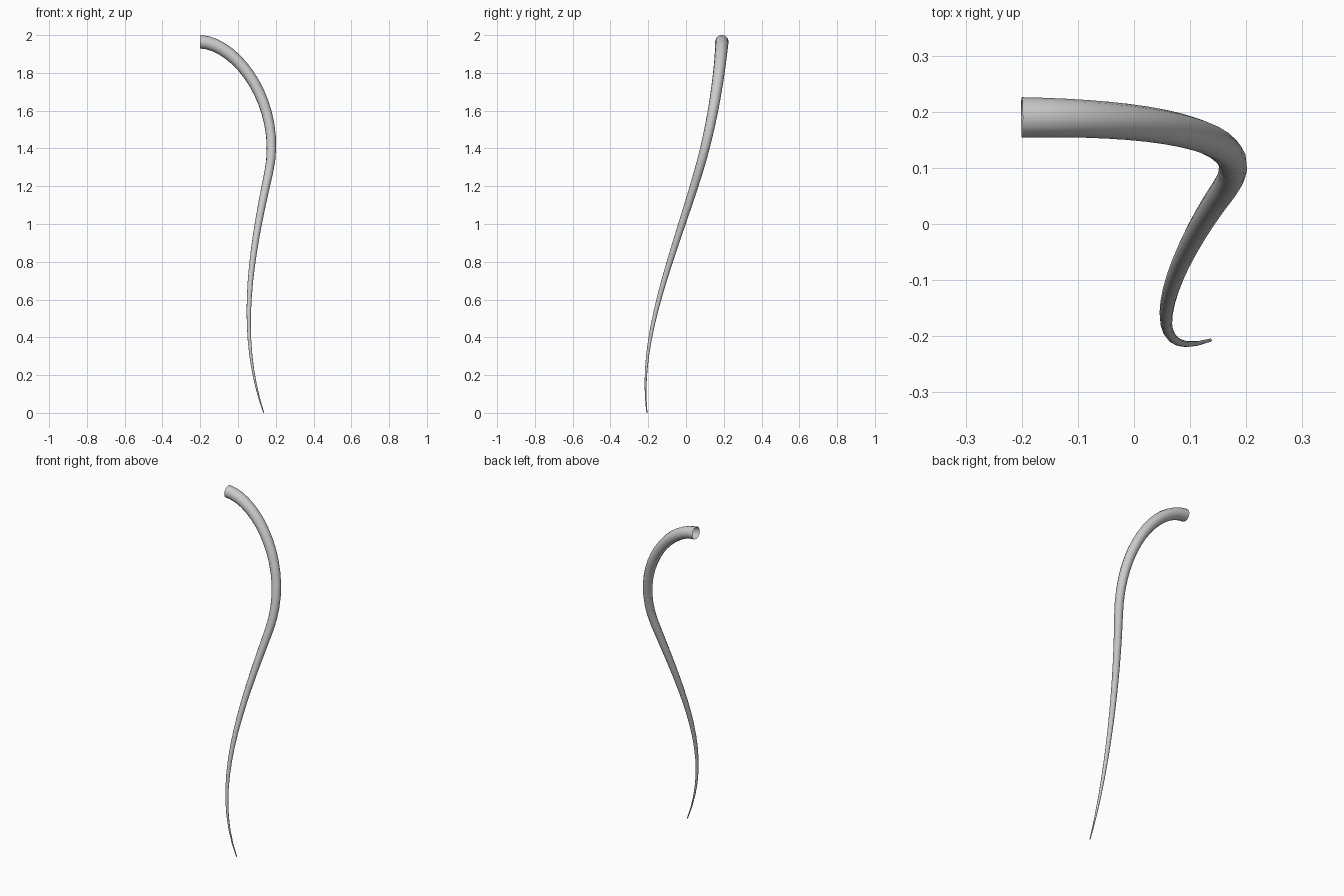
import bpy

if "Cube" in bpy.data.objects:
    bpy.data.objects.remove(bpy.data.objects["Cube"])

# Control points: position, handle before, handle after, tube radius
points = [
    ((-0.200, 0.190, 1.965), (-0.400, 0.190, 1.975), (0.003, 0.190, 1.955), 0.0360),
    ((0.162, 0.064, 1.270), (0.239, 0.169, 1.620), (0.063, -0.071, 0.820), 0.0235),
    ((0.136, -0.207, 0.001), (-0.002, -0.253, 0.402), (0.250, -0.170, -0.300), 0.0028),
]

# Tapered open tube swept along one smooth S-curve
curve = bpy.data.curves.new("curved_tail", 'CURVE')
curve.dimensions = '3D'
curve.resolution_u = 16
curve.bevel_depth = 1.0
curve.bevel_resolution = 4
curve.use_fill_caps = False
spline = curve.splines.new('BEZIER')
spline.bezier_points.add(len(points) - 1)
for point, (co, before, after, radius) in zip(spline.bezier_points, points):
    point.handle_left_type = point.handle_right_type = 'FREE'
    point.co, point.handle_left, point.handle_right = co, before, after
    point.radius = radius

tail = bpy.data.objects.new("curved_tail", curve)
bpy.context.collection.objects.link(tail)

# Turn into a smooth mesh
bpy.context.view_layer.objects.active = tail
tail.select_set(True)
bpy.ops.object.convert(target='MESH')
bpy.ops.object.shade_smooth()
